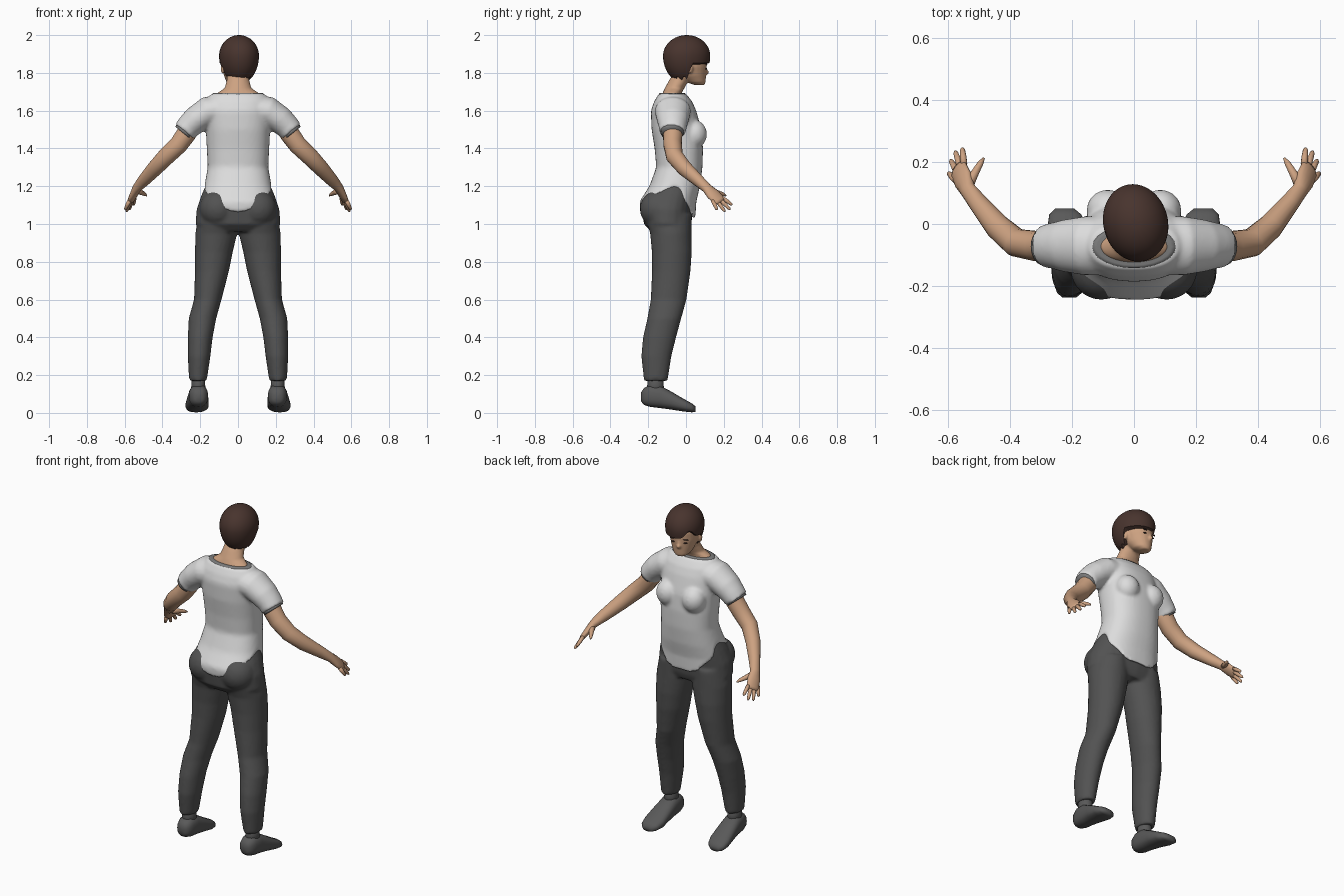
import bpy, bmesh, math
from mathutils import Vector, Matrix

if "Cube" in bpy.data.objects:
    bpy.data.objects.remove(bpy.data.objects["Cube"])

X, Y, Z = Vector((1, 0, 0)), Vector((0, 1, 0)), Vector((0, 0, 1))


def material(name, colour):
    m = bpy.data.materials.new(name)
    m.use_nodes = True
    m.diffuse_color = (*colour, 1)
    m.node_tree.nodes["Principled BSDF"].inputs["Base Color"].default_value = (*colour, 1)
    return m


SHIRT = material("white_cotton", (0.72, 0.72, 0.72))
LINING = material("grey_lining", (0.2, 0.2, 0.2))
TROUSERS = material("charcoal_cloth", (0.085, 0.085, 0.085))
SHOES = material("dark_grey_leather", (0.1, 0.1, 0.1))
SKIN = material("tan_skin", (0.61, 0.36, 0.22))
HAIR = material("dark_brown_hair", (0.065, 0.034, 0.027))


def finish(name, bm, mat, voxel=0, smooth=0, angle=60):
    """Turn a bmesh into a smooth object, optionally fusing its parts."""
    bmesh.ops.recalc_face_normals(bm, faces=bm.faces)
    mesh = bpy.data.meshes.new(name)
    bm.to_mesh(mesh)
    bm.free()
    ob = bpy.data.objects.new(name, mesh)
    bpy.context.collection.objects.link(ob)
    mesh.materials.append(mat)
    mesh.shade_smooth()
    if voxel:
        r = ob.modifiers.new("fuse", "REMESH")
        r.mode = "VOXEL"
        r.voxel_size = voxel
        r.use_smooth_shade = True
        s = ob.modifiers.new("relax", "SMOOTH")
        s.iterations = smooth
    return ob


def skin_rows(bm, rows):
    """Bridge rows of points into a closed skin."""
    rows = [[bm.verts.new(p) for p in row] for row in rows]
    n = len(rows[0])
    for a, b in zip(rows, rows[1:]):
        for i in range(n):
            j = (i + 1) % n
            bm.faces.new((a[i], a[j], b[j], b[i]))
    for row in (rows[0], rows[-1]):
        hub = bm.verts.new(sum((v.co for v in row), Vector()) / n)
        for i in range(n):
            bm.faces.new((row[i], row[(i + 1) % n], hub))


def ring(c, u, v, ru, rv, n=24, power=1.0):
    pts = []
    for i in range(n):
        a = math.tau * i / n
        ca, sa = math.cos(a), math.sin(a)
        pts.append(Vector(c) + u * ru * math.copysign(abs(ca) ** power, ca)
                   + v * rv * math.copysign(abs(sa) ** power, sa))
    return pts


def stack(bm, sections, v=Y, power=1.0, s=1):
    """Loft parallel rings given as x, y, z, half width, half depth."""
    skin_rows(bm, [ring((s * x, y, z), X, v, a, b, power=power) for x, y, z, a, b in sections])


def tube(bm, path, hint, n=16):
    """Loft rings square to a path of (point, half width, half depth)."""
    pts = [Vector(p[0]) for p in path]
    rows = []
    for i, (c, a, b) in enumerate(path):
        t = (pts[min(i + 1, len(pts) - 1)] - pts[max(i - 1, 0)]).normalized()
        u = (hint - t * hint.dot(t)).normalized()
        rows.append(ring(c, u, t.cross(u), a, b, n))
    skin_rows(bm, rows)


def ball(bm, c, radii, turn=0):
    m = Matrix.Translation(c) @ Matrix.Rotation(turn, 4, "X") @ Matrix.Diagonal((*radii, 1))
    bmesh.ops.create_uvsphere(bm, u_segments=20, v_segments=12, radius=1, matrix=m)


# Shirt: torso with a hem that arches over the hips, bust and sleeves
TORSO = [(1.69, -.072, .14, .072), (1.65, -.068, .17, .10), (1.6, -.066, .175, .12),
         (1.5, -.05, .17, .132), (1.4, -.038, .165, .128), (1.3, -.035, .16, .122),
         (1.2, -.06, .178, .134), (1.12, -.095, .2, .15), (1.0, -.095, .215, .142)]


def torso(z):
    for a, b in zip(TORSO, TORSO[1:]):
        if z >= b[0]:
            t = (a[0] - z) / (a[0] - b[0])
            return [p + (q - p) * t for p, q in zip(a[1:], b[1:])]


bm = bmesh.new()
rows, n = [], 48
for k in range(31):
    row = []
    for i in range(n):
        a = math.tau * i / n
        ca, sa = math.cos(a), math.sin(a)
        drop = .175 if sa > 0 else .135
        hem = 1.2 - drop * abs(sa) ** 1.4 + .006 * math.sin(9 * a)
        z = 1.69 + (hem - 1.69) * k / 30
        yc, rx, ry = torso(z)
        row.append(Vector((rx * math.copysign(abs(ca) ** .85, ca),
                           yc + ry * math.copysign(abs(sa) ** .85, sa), z)))
    rows.append(row)
skin_rows(bm, rows)
for s in (1, -1):
    ball(bm, (s * .085, .045, 1.475), (.068, .066, .075))
    tube(bm, [((s * .08, -.07, 1.605), .095, .08), ((s * .16, -.07, 1.595), .095, .08),
              ((s * .225, -.07, 1.55), .084, .073), ((s * .262, -.07, 1.515), .074, .066),
              ((s * .284, -.072, 1.488), .07, .063)], Y, 24)
finish("shirt", bm, SHIRT, .009, 5)

# Collar and sleeve linings
bm = bmesh.new()
stack(bm, [(0, -.073, 1.675, .136, .07), (0, -.073, 1.692, .134, .069), (0, -.073, 1.694, .12, .06)])
for s in (1, -1):
    tube(bm, [((s * .277, -.072, 1.497), .062, .056), ((s * .29, -.072, 1.481), .062, .055)], Y, 24)
finish("shirt_lining", bm, LINING)

# Trousers: hips, seat and both legs fused together
LEG = [(.11, -.095, 1.05, .1, .125), (.115, -.08, .95, .111, .11), (.128, -.075, .85, .1, .106),
       (.138, -.078, .75, .09, .102), (.16, -.092, .6, .073, .095), (.188, -.115, .5, .073, .09),
       (.2, -.14, .4, .066, .088), (.206, -.157, .3, .06, .08), (.212, -.16, .17, .047, .063)]
bm = bmesh.new()
stack(bm, [(0, -.055, 1.23, .16, .112), (0, -.083, 1.15, .195, .132), (0, -.098, 1.08, .219, .134),
           (0, -.097, 1.0, .226, .126), (0, -.085, .96, .19, .1)], power=.9)
for s in (1, -1):
    stack(bm, LEG, s=s)
    ball(bm, (s * .105, -.145, 1.08), (.1, .1, .1))
finish("trousers", bm, TROUSERS, .01, 4)

# Shoes with ankles
SHOE = [(.208, -.237, .085, .022, .025), (.208, -.222, .087, .04, .045), (.209, -.19, .09, .05, .058),
        (.21, -.14, .086, .052, .06), (.213, -.08, .066, .057, .048), (.217, -.01, .04, .062, .033),
        (.221, .03, .027, .052, .024), (.223, .05, .02, .03, .015)]
for s, side in ((1, "left"), (-1, "right")):
    bm = bmesh.new()
    stack(bm, SHOE, v=Z, power=.8, s=s)
    stack(bm, [(.21, -.16, .1, .044, .05), (.21, -.162, .15, .036, .043), (.211, -.162, .22, .036, .043)], s=s)
    finish(side + "_shoe", bm, SHOES)

# Bare arms with palm, four fingers and thumb
TIPS = [(.553, .245, 1.10), (.576, .235, 1.075), (.591, .207, 1.065), (.598, .165, 1.075)]
for s, side in ((1, "left"), (-1, "right")):
    def at(x, y, z):
        return Vector((s * x, y, z))
    bm = bmesh.new()
    spread = at(.45, -.85, -.25).normalized()
    tube(bm, [(at(.24, -.07, 1.53), .052, .052), (at(.275, -.07, 1.475), .052, .052),
              (at(.315, -.071, 1.42), .049, .05), (at(.38, -.06, 1.358), .046, .047),
              (at(.44, -.008, 1.295), .041, .042), (at(.50, .065, 1.23), .031, .033),
              (at(.535, .11, 1.19), .027, .024), (at(.55, .142, 1.158), .038, .019),
              (at(.565, .175, 1.125), .037, .014), (at(.57, .185, 1.116), .025, .008)], spread)
    for i, tip in enumerate(TIPS):
        root = at(.561, .168, 1.132) + spread * (.02 * i - .029)
        end = at(*tip)
        tube(bm, [(root, .011, .011), (root.lerp(end, .5), .0105, .0105),
                  (root.lerp(end, .9), .008, .008), (end, .003, .003)], X, 10)
    tube(bm, [(at(.535, .12, 1.18), .018, .018), (at(.515, .16, 1.168), .014, .014),
              (at(.495, .195, 1.158), .01, .01), (at(.484, .212, 1.15), .004, .004)], Z, 10)
    finish(side + "_arm", bm, SKIN)

# Neck and head, the head turned a little to one side
TURN = Matrix.Rotation(math.radians(14), 4, "Z")
bm = bmesh.new()
stack(bm, [(0, .075, 1.735, .026, .024), (0, .055, 1.75, .048, .05), (0, .03, 1.785, .066, .078),
           (0, .018, 1.83, .08, .093), (0, .012, 1.88, .084, .1), (0, .0, 1.93, .076, .09),
           (0, 0, 1.96, .05, .06)])
ball(bm, (0, .105, 1.803), (.013, .02, .015))
ball(bm, (0, .102, 1.822), (.009, .014, .024), .3)
ball(bm, (0, .092, 1.771), (.024, .016, .01))
for s in (1, -1):
    ball(bm, (s * .082, .0, 1.822), (.012, .018, .027))
bmesh.ops.transform(bm, matrix=TURN, verts=bm.verts)
stack(bm, [(0, -.073, 1.66, .125, .06), (0, -.073, 1.695, .108, .05), (0, -.06, 1.72, .07, .052),
           (0, -.038, 1.76, .06, .052), (0, -.008, 1.81, .056, .05)])
finish("head_and_neck", bm, SKIN, .006, 3)

# Eyes and brows
bm = bmesh.new()
for s in (1, -1):
    ball(bm, (s * .034, .1, 1.823), (.013, .006, .004))
    ball(bm, (s * .036, .102, 1.843), (.018, .006, .003))
bmesh.ops.transform(bm, matrix=TURN, verts=bm.verts)
finish("eyes_and_brows", bm, HAIR)

# Short hair: a cap with a swept fringe, cut away at the face, ragged at the nape
bm = bmesh.new()
rows, n = [], 64
for k in range(1, 21):
    row = []
    for i in range(n):
        a = math.tau * i / n
        sa = math.sin(a)
        nape = min(1, max(0, (.08 - sa) / .25))
        edge = 1.853 + .045 * math.exp(-((a - 2.25) / .3) ** 2)
        edge += (1.772 - edge) * nape + nape * .009 * math.sin(13 * a)
        low = math.acos(max(-1, (edge - 1.89) / (.11 if edge > 1.89 else .15)))
        p = low * k / 20
        z = math.cos(p) * (.11 if p < math.pi / 2 else .15)
        row.append(Vector((.006 + .104 * math.sin(p) * math.cos(a), .002 + .126 * math.sin(p) * sa, 1.89 + z)))
    rows.append(row)
skin_rows(bm, rows)
bmesh.ops.transform(bm, matrix=TURN, verts=bm.verts)
hair = finish("hair", bm, HAIR)
bpy.context.view_layer.objects.active = hair
hair.select_set(True)
bpy.ops.object.shade_smooth_by_angle(angle=math.radians(60))
